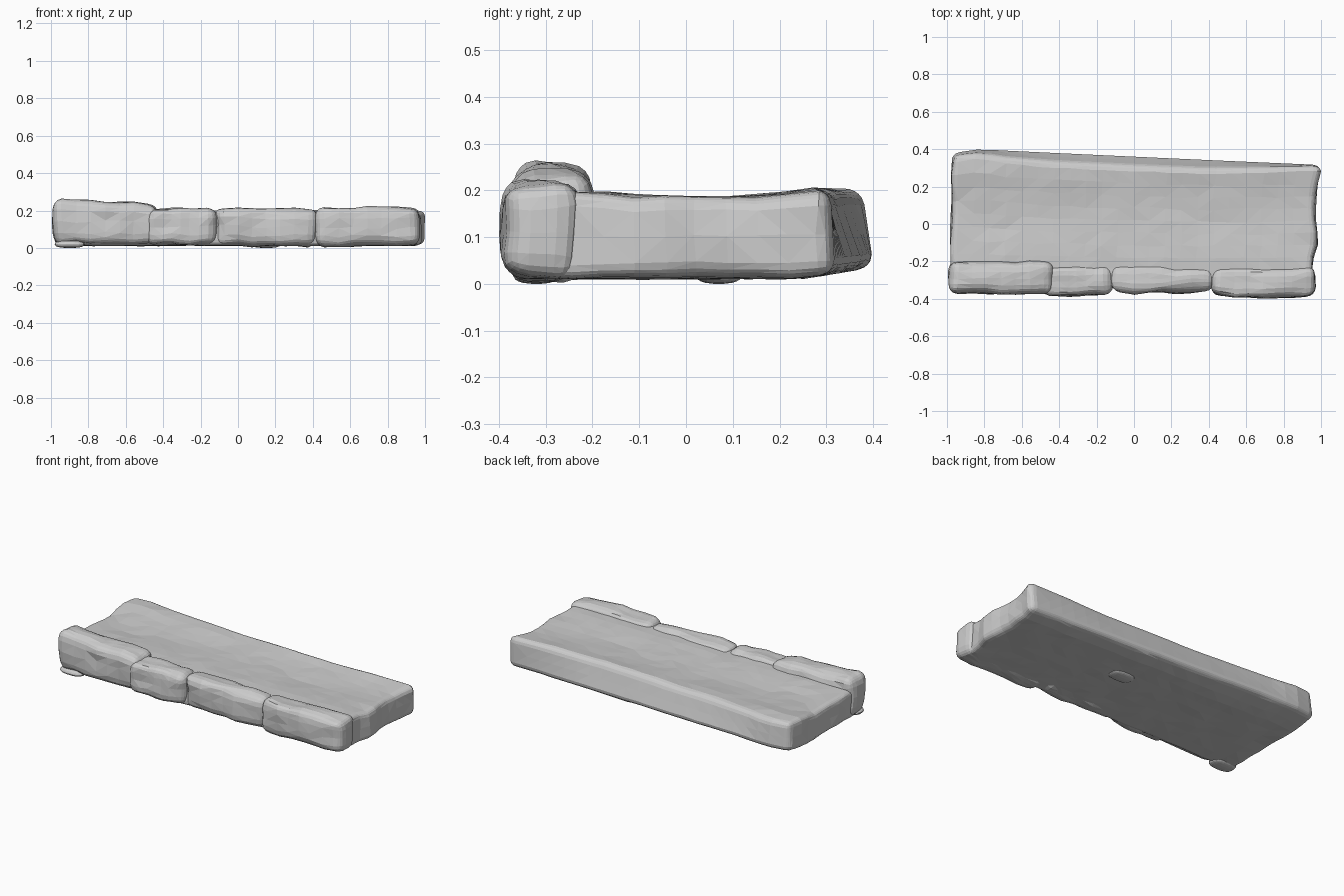
import bpy, bmesh, math
from mathutils import Vector, noise

if "Cube" in bpy.data.objects:
    bpy.data.objects.remove(bpy.data.objects["Cube"])


def interp(table, x):
    """Piecewise linear lookup in a short list of (x, value)."""
    if x <= table[0][0]:
        return table[0][1]
    for (a, p), (b, q) in zip(table, table[1:]):
        if x <= b:
            return p + (q - p) * (x - a) / (b - a)
    return table[-1][1]


def cuts(h, r, n):
    """Lattice lines across a half-size h, with edge loops for a radius r."""
    m = h - r
    return [-h, -h + r * 0.45] + [-m + 2 * m * i / n for i in range(n + 1)] + [h - r * 0.45, h]


def worn_block(name, half, radii, div, shape):
    """Rounded box on a surface lattice; shape() moves each point."""
    lines = [cuts(h, r, n) for h, r, n in zip(half, radii, div)]
    bm = bmesh.new()
    cache = {}

    def vert(key):
        if key not in cache:
            p = [lines[a][key[a]] for a in range(3)]
            inner = [max(-half[a] + radii[a], min(half[a] - radii[a], p[a])) for a in range(3)]
            d = Vector([(p[a] - inner[a]) / radii[a] for a in range(3)])
            d *= max(abs(c) for c in d) / d.length
            q = Vector([inner[a] + d[a] * radii[a] for a in range(3)])
            cache[key] = bm.verts.new(shape(q))
        return cache[key]

    for a in range(3):
        b, c = (a + 1) % 3, (a + 2) % 3
        for end in (0, len(lines[a]) - 1):
            for i in range(len(lines[b]) - 1):
                for j in range(len(lines[c]) - 1):
                    quad = []
                    for di, dj in ((0, 0), (1, 0), (1, 1), (0, 1)):
                        k = [0, 0, 0]
                        k[a], k[b], k[c] = end, i + di, j + dj
                        quad.append(vert(tuple(k)))
                    bm.faces.new(quad)
    bmesh.ops.recalc_face_normals(bm, faces=bm.faces)
    bmesh.ops.triangulate(bm, faces=bm.faces)
    mesh = bpy.data.meshes.new(name)
    bm.to_mesh(mesh)
    bm.free()
    ob = bpy.data.objects.new(name, mesh)
    bpy.context.collection.objects.link(ob)
    return ob


def wobble(p, freq, amount):
    return noise.noise_vector(p * freq) * amount


# Worn tread slab: dished top, ragged ends, straight slanted back
LEFT = [(-0.3, -0.97), (-0.1, -0.985), (0.1, -0.97), (0.3, -0.98), (0.4, -0.96)]
RIGHT = [(-0.3, 0.955), (-0.2, 0.955), (-0.1, 0.98), (0.1, 0.968), (0.2, 0.975), (0.28, 0.995), (0.35, 0.985)]
BACK_TOP = [(-1, 0.365), (-0.85, 0.38), (-0.7, 0.355), (-0.4, 0.33), (0, 0.312), (0.4, 0.296), (1, 0.31)]
TOP = [(-0.34, 0.19), (-0.2, 0.195), (-0.1, 0.19), (0, 0.183), (0.1, 0.184), (0.2, 0.192), (0.27, 0.203), (0.33, 0.2), (0.4, 0.195)]


def shape_slab(p):
    t = p.z / 0.1 * 0.5 + 0.5
    line = 0.398 - 0.045 * max(0, p.x + 0.82) - 0.15 * max(0, -0.88 - p.x)
    back = line + (interp(BACK_TOP, p.x) - line) * max(0, t - 0.15) / 0.85
    y = -0.34 + (p.y + 0.33) / 0.66 * (back + 0.34)
    low = 0.012 + 0.025 * max(0, (y - 0.24) / 0.16)
    top = interp(TOP, y) + 0.006 * noise.noise(Vector((p.x * 4, y * 4, 3)))
    s = p.x / 2 + 0.5
    x = interp(LEFT, y) * (1 - s) + interp(RIGHT, y) * s
    n = wobble(Vector((x, y, t * 0.2)), 9, 0.012)
    if y > back - 0.02:
        n.y = 0
    end = max(0, abs(p.x) - 0.9) * 10
    n.x *= end
    n.z *= 0.4 + 0.4 * end
    return Vector((x, y, low + (top - low) * t)) + n


worn_block("tread_slab", (1, 0.33, 0.1), (0.035, 0.03, 0.035), (22, 9, 2), shape_slab)


# Rounded edging stones along the front
def edging_stone(name, x0, x1, y0, y1, z0, z1, drop):
    half = Vector(((x1 - x0) / 2, (y1 - y0) / 2, (z1 - z0) / 2))
    mid = Vector(((x0 + x1) / 2, (y0 + y1) / 2, (z0 + z1) / 2))

    def shape(p):
        q = p + mid
        u = p.x / half.x
        if p.z > 0:
            q.z -= drop * (u + 1) / 2
        # gentle belly on the front face
        if p.y < 0:
            q.y += 0.012 * u * u
        n = wobble(q, 9, 0.016)
        n.x *= 0.5
        q += n
        q.z = max(q.z, 0.0)
        return q

    worn_block(name, half, (0.05, 0.05, 0.055), (6, 2, 2), shape)


STONES = [
    (-0.99, -0.43, -0.378, -0.2, 0.022, 0.257, 0.02),
    (-0.50, -0.112, -0.385, -0.225, 0.016, 0.213, 0.0),
    (-0.125, 0.425, -0.37, -0.22, 0.012, 0.218, 0.012),
    (0.412, 0.972, -0.396, -0.23, 0.01, 0.213, -0.004),
]
for i, s in enumerate(STONES):
    edging_stone("edging_stone_%d" % (i + 1), *s)

# Small lumps under the slab that it rests on
for x, y in ((-0.9, -0.32), (0.15, 0.07)):
    worn_block("underside_lump", (0.08, 0.05, 0.02), (0.06, 0.04, 0.018), (1, 1, 1),
               lambda p, x=x, y=y: Vector((x + p.x, y + p.y, 0.02 + p.z)))
